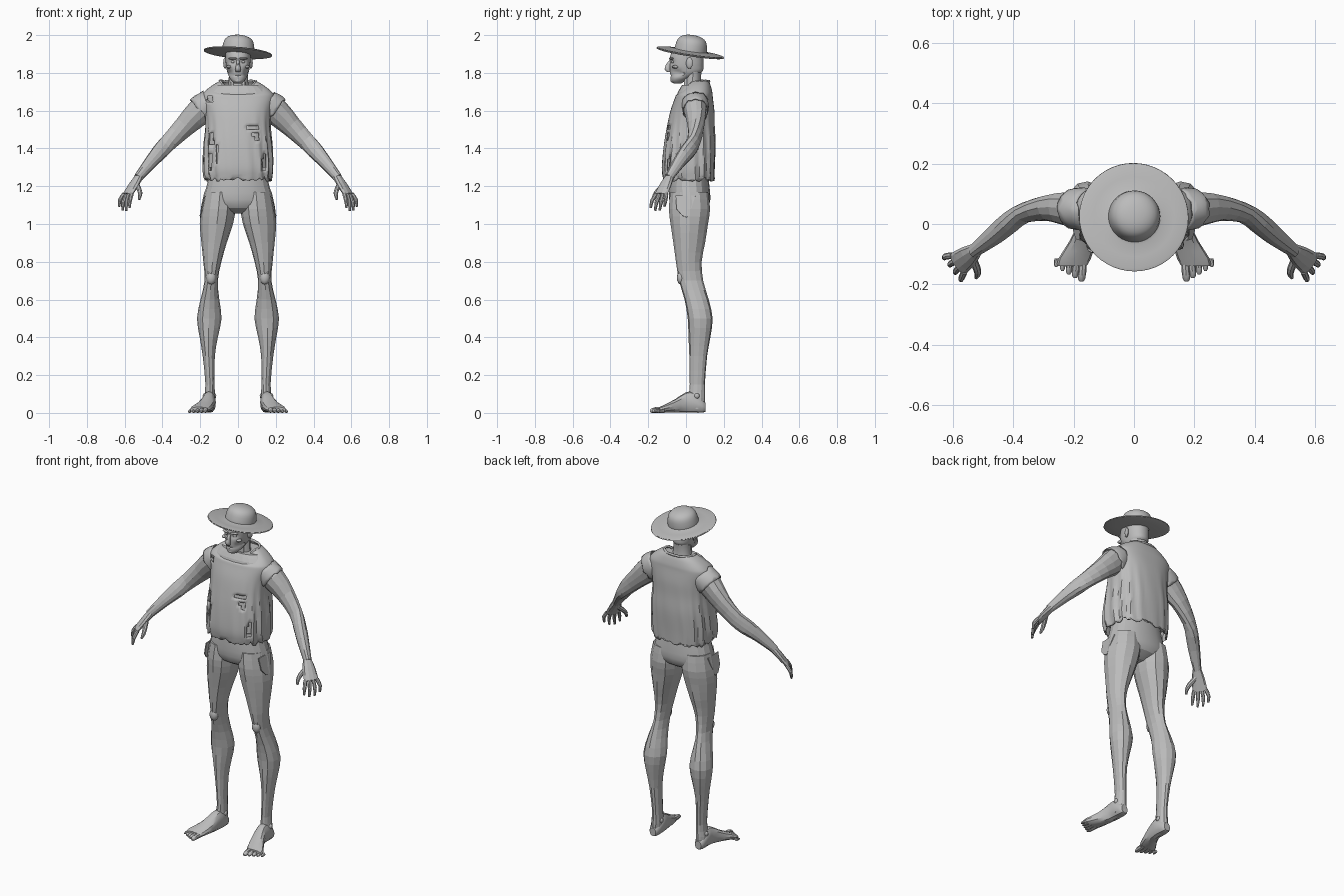
import bpy, bmesh, math, random
from mathutils import Vector, Matrix

random.seed(4)
if "Cube" in bpy.data.objects:
    bpy.data.objects.remove(bpy.data.objects["Cube"], do_unlink=True)

grey = bpy.data.materials.new("plain grey")
grey.use_nodes = True
grey.diffuse_color = (.5, .5, .5, 1)
grey.node_tree.nodes["Principled BSDF"].inputs["Base Color"].default_value = grey.diffuse_color


def finish(name, bm, smooth=None):
    """Turn a bmesh into a named object, flat or smooth by angle."""
    bmesh.ops.recalc_face_normals(bm, faces=bm.faces)
    mesh = bpy.data.meshes.new(name)
    bm.to_mesh(mesh)
    bm.free()
    mesh.materials.append(grey)
    obj = bpy.data.objects.new(name, mesh)
    bpy.context.collection.objects.link(obj)
    if smooth:
        bpy.ops.object.select_all(action='DESELECT')
        obj.select_set(True)
        bpy.context.view_layer.objects.active = obj
        bpy.ops.object.shade_smooth_by_angle(angle=math.radians(smooth))
    return obj


def refine(rings, steps):
    """Catmull-Rom interpolation of the ring list."""
    pts = [Vector(r) for r in rings]
    out = []
    for i in range(len(pts) - 1):
        b, c = pts[i], pts[i + 1]
        a, d = pts[max(i - 1, 0)], pts[min(i + 2, len(pts) - 1)]
        for k in range(steps):
            t = k / steps
            out.append(b + (c - a) * t / 2 + (a * 2 - b * 5 + c * 4 - d) * t * t / 2
                       + (b * 3 - a - c * 3 + d) * t ** 3 / 2)
    return out + [pts[-1]]


def signed_power(value, power):
    return math.copysign(abs(value) ** power, value)


def loft(name, rings, axis=None, sides=12, steps=2, side=1, power=1, flute=0,
         warp=None, cap=True, holes=None, smooth=None):
    """Skin rings of (x, y, z, width, depth); without an axis they follow the path."""
    rings = refine(rings, steps)
    centres = [Vector(r[:3]) for r in rings]
    bm = bmesh.new()
    loops = []
    for i, c in enumerate(centres):
        if axis == 'z':
            u, v = Vector((1, 0, 0)), Vector((0, 1, 0))
        elif axis == 'y':
            u, v = Vector((1, 0, 0)), Vector((0, 0, 1))
        else:
            t = (centres[min(i + 1, len(centres) - 1)] - centres[max(i - 1, 0)]).normalized()
            u = t.cross(Vector((0, 0, 1))).normalized()
            v = u.cross(t)
        loop = []
        for k in range(sides):
            a = math.tau * k / sides
            bulge = 1 + flute * math.sin(3 * a + i / 3)
            p = (c + u * signed_power(math.cos(a), power) * rings[i][3] * bulge
                 + v * signed_power(math.sin(a), power) * rings[i][4] * bulge)
            if warp:
                p = warp(p, a)
            loop.append(bm.verts.new((p.x * side, p.y, p.z)))
        loops.append(loop)
    for lo, hi in zip(loops, loops[1:]):
        for k in range(sides):
            j = (k + 1) % sides
            bm.faces.new((lo[k], lo[j], hi[j], hi[k]))
    if cap:
        bm.faces.new(loops[0])
        bm.faces.new(loops[-1])
    if holes:
        gone = [f for f in bm.faces if holes(f.calc_center_median())]
        bmesh.ops.delete(bm, geom=gone, context='FACES')
    return finish(name, bm, smooth)


def ball(name, place, size, turn=0):
    bm = bmesh.new()
    shape = Matrix.LocRotScale(Vector(place), Matrix.Rotation(turn, 3, 'Z'), Vector(size))
    bmesh.ops.create_uvsphere(bm, u_segments=12, v_segments=8, radius=1, matrix=shape)
    return finish(name, bm, 40)


# Hat: one turned profile, tipped back and to one side
profile = [(.07, -.012), (.172, -.006), (.178, 0), (.172, .005), (.095, .009), (.086, .018),
           (.082, .045), (.072, .07), (.052, .085), (.028, .092), (.004, .094)]
hat = loft("hat", [(0, 0, z, r, r) for r, z in profile], 'z', 48, 2, smooth=35)
hat.location = (0, .023, 1.907)
hat.rotation_euler = (-.15, .08, 0)


# Head with sunken eyes and hollow cheeks
def face_shape(p, a):
    if p.y < -.02:
        eye = math.exp(-((abs(p.x) - .028) / .014) ** 2 - ((p.z - 1.858) / .013) ** 2)
        cheek = math.exp(-((abs(p.x) - .047) / .015) ** 2 - ((p.z - 1.8) / .018) ** 2)
        mouth = math.exp(-(p.x / .025) ** 2 - ((p.z - 1.787) / .004) ** 2)
        p.y += .014 * eye + .012 * cheek + .006 * mouth
        p.x *= 1 - .12 * cheek
    return p


loft("head", [(0, -.045, 1.745, .02, .022), (0, -.042, 1.757, .033, .037),
              (0, -.027, 1.775, .046, .055), (0, 0, 1.805, .057, .085),
              (0, .003, 1.84, .064, .089), (0, .003, 1.88, .066, .089),
              (0, .012, 1.925, .066, .082)],
     'z', 32, 5, power=.9, warp=face_shape, smooth=35)
loft("neck", [(0, .045, 1.64, .08, .055), (0, .04, 1.7, .063, .05), (0, .034, 1.75, .052, .044),
              (0, .04, 1.83, .05, .045)], 'z', 16, 2, flute=.04, smooth=30)
loft("nose", [(0, -.078, 1.87, .008, .008), (0, -.092, 1.845, .009, .014),
              (0, -.098, 1.82, .015, .016), (0, -.09, 1.806, .012, .012)], 'z', 10, 2, smooth=40)
ball("chin", (0, -.07, 1.76), (.02, .012, .012))
for side, word in ((1, "left"), (-1, "right")):
    ball(word + "_brow", (.027 * side, -.078, 1.876), (.025, .011, .006), .3 * side)
    ball(word + "_eye", (.027 * side, -.069, 1.858), (.011, .009, .007))
    ball(word + "_cheekbone", (.046 * side, -.056, 1.832), (.016, .02, .009), .6 * side)
    ball(word + "_ear", (.068 * side, .018, 1.852), (.009, .019, .03), -.3 * side)
    ball(word + "_neck_cord", (.03 * side, .0, 1.735), (.009, .011, .05))

# Torso under the shirt, then the torn shirt itself
torso = [(0, .015, 1.235, .175, .135), (0, .012, 1.3, .183, .14), (0, .02, 1.42, .178, .137),
         (0, .026, 1.52, .172, .126), (0, .034, 1.6, .177, .116), (0, .042, 1.67, .192, .1),
         (0, .045, 1.7, .178, .094), (0, .052, 1.735, .135, .078), (0, .056, 1.757, .095, .064)]


def drape(p, a):
    """Neckline dip, loose folds at the flanks and a ragged hem."""
    front = max(0, -math.sin(a))
    if p.z > 1.68:
        p.z -= (p.z - 1.68) * .75 * front ** 2
    loose = max(0, min(1, (1.62 - p.z) * 5)) * abs(math.cos(a)) ** .6
    fold = 1 + .035 * loose * math.sin(17 * a + 9 * p.z)
    if p.z < 1.25:
        p.z += random.uniform(-.012, .012)
    return Vector((p.x * fold, .02 + (p.y - .02) * fold, p.z))


rips = [(.08, 1.505, .03, .007), (.095, 1.47, .02, .007), (.1, 1.45, .016, .006),
        (-.14, 1.46, .012, .03), (-.11, 1.37, .008, .05), (-.15, 1.33, .01, .05),
        (.14, 1.33, .009, .05), (.0, 1.28, .008, .04), (-.15, 1.66, .016, .016)]


def torn(c):
    return c.y < 0 and any(abs(c.x - x) < w and abs(c.z - z) < h for x, z, w, h in rips)


loft("torso", [(x, y, z, w * .94, d * .93) for x, y, z, w, d in torso[1:-1]], 'z', 24, 2, power=.8)
shirt = loft("shirt", torso, 'z', 72, 5, power=.78, warp=drape, cap=False, holes=torn, smooth=35)
cloth = shirt.modifiers.new("cloth", 'SOLIDIFY')
cloth.thickness = .006

# Rolled neckline
curve = bpy.data.curves.new("collar", 'CURVE')
curve.dimensions = '3D'
curve.bevel_depth = .007
curve.bevel_resolution = 1
line = curve.splines.new('POLY')
line.points.add(35)
line.use_cyclic_u = True
for k, point in enumerate(line.points):
    a = math.tau * k / len(line.points)
    dip = max(0, -math.sin(a)) ** 2
    point.co = (.095 * math.cos(a), .056 + .066 * math.sin(a) - .01 * dip,
                1.755 - .06 * dip + random.uniform(-.003, .003), 1)
curve.materials.append(grey)
bpy.context.collection.objects.link(bpy.data.objects.new("collar", curve))

# Hips
loft("hips", [(0, .015, 1.28, .15, .1), (0, .017, 1.2, .166, .107), (0, .02, 1.13, .184, .109),
              (0, .02, 1.085, .14, .092), (0, .02, 1.055, .05, .04)],
     'z', 20, 2, power=.9, smooth=20)

# Limbs, built for one side and repeated on the other
leg = [(.095, .02, 1.17, .083, .1), (.103, .021, 1.08, .092, .109), (.112, .018, 1, .088, .099),
       (.125, .016, .9, .067, .084), (.135, .013, .8, .048, .068), (.142, .025, .7, .035, .064),
       (.15, .055, .6, .05, .064), (.154, .075, .5, .065, .066), (.156, .072, .4, .048, .058),
       (.155, .066, .3, .032, .047), (.148, .061, .15, .024, .04), (.15, .058, .08, .03, .044),
       (.152, .058, .02, .03, .044)]
foot = [(.152, .102, .03, .02, .024), (.152, .085, .036, .03, .035), (.152, .04, .055, .035, .054),
        (.155, 0, .055, .034, .054), (.172, -.06, .036, .044, .035), (.197, -.115, .022, .054, .021),
        (.206, -.14, .016, .048, .015)]
arm = [(.14, .05, 1.645, .058, .06), (.2, .05, 1.6, .06, .072), (.28, .055, 1.52, .044, .057),
       (.36, .04, 1.438, .034, .047), (.41, .008, 1.385, .036, .045), (.46, -.035, 1.33, .033, .035),
       (.53, -.09, 1.245, .022, .024)]
palm = [(.52, -.083, 1.255, .022, .022), (.55, -.107, 1.21, .036, .019), (.585, -.133, 1.155, .042, .014)]
across = Vector((-.6, -.8, 0))

for side, word in ((1, "left"), (-1, "right")):
    loft(word + "_leg", leg, 'z', 12, 2, side, flute=.03)
    loft(word + "_foot", foot, 'y', 12, 2, side, power=.85, smooth=30)
    ball(word + "_kneecap", (.142 * side, -.028, .715), (.026, .02, .035))
    for turn in (-1, 1):
        ball(word + "_ankle_bone", ((.151 + .027 * turn) * side, .058, .09), (.009, .014, .014))
    for i in range(5):
        x, y, r = .17 + .021 * i, -.183 + .012 * i, .015 - .0015 * i
        loft(word + "_toe", [(x, -.115, r, r, r), (x + .002, y + .02, r, r * .9, r),
                             (x + .004, y, r * .8, r * .8, r * .75),
                             (x + .004, y - .008, r * .7, r * .4, r * .4)], 'y', 8, 1, side, smooth=40)

    loft(word + "_arm", arm, None, 12, 2, side, flute=.05)
    loft(word + "_palm", palm, None, 10, 2, side)
    for i, length in enumerate((.075, .09, .088, .068)):
        base = Vector((.582, -.131, 1.16)) + across * (.033 - .022 * i)
        knuckle = base + across * (.012 - .008 * i) + Vector((.017, -.013, -length / 2))
        tip = knuckle + Vector((.002, -.007, -length / 2))
        loft(word + "_finger", [(*base, .011, .011), (*knuckle, .0105, .0105), (*tip, .006, .006)],
             None, 8, 2, side)
    loft(word + "_thumb", [(.54, -.1, 1.22, .013, .015), (.522, -.145, 1.18, .013, .013),
                           (.518, -.165, 1.155, .011, .011), (.523, -.178, 1.13, .006, .006)],
         None, 8, 2, side)

    # Frayed armhole and the rag hanging at the hip
    sleeve = loft(word + "_armhole", [(.145, .047, 1.645, .07, .072), (.178, .05, 1.618, .071, .08),
                                      (.2, .05, 1.6, .067, .08)], None, 20, 2, side, cap=False,
                  warp=lambda p, a: p + Vector((1, 0, -1)) * random.uniform(-.006, .006), smooth=35)
    sleeve.modifiers.new("cloth", 'SOLIDIFY').thickness = .005
    bm = bmesh.new()
    rag = [(.178, -.055, 1.15), (.182, .05, 1.15), (.196, .03, 1.09), (.2, .005, 1.035),
           (.203, -.02, 1.045), (.193, -.05, 1.08)]
    bm.faces.new([bm.verts.new((x * side, y, z)) for x, y, z in rag])
    finish(word + "_hip_rag", bm).modifiers.new("cloth", 'SOLIDIFY').thickness = .006
